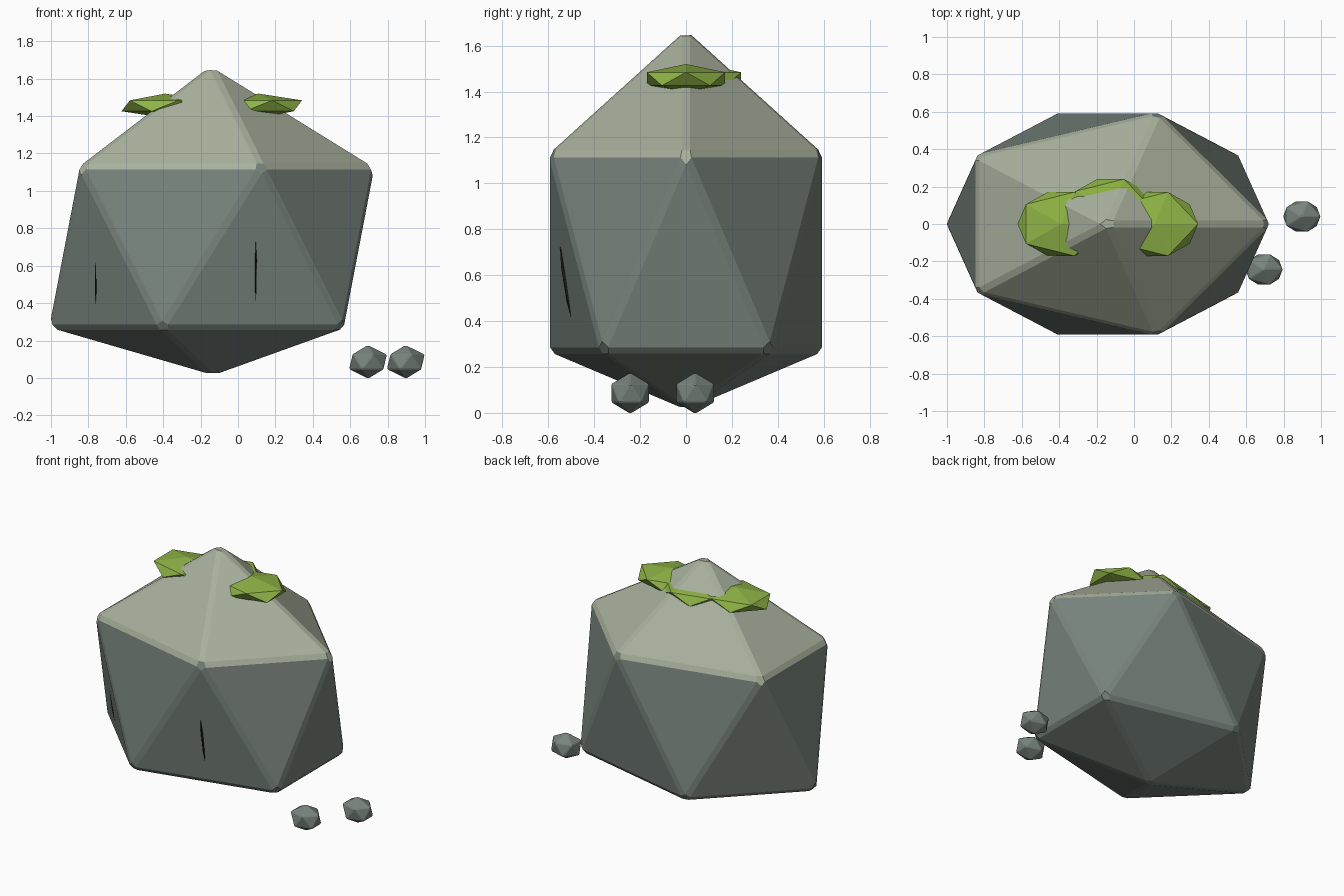
import bpy, bmesh
from mathutils import Vector

if "Cube" in bpy.data.objects:
    bpy.data.objects.remove(bpy.data.objects["Cube"])


def material(name, rgb):
    m = bpy.data.materials.new(name)
    m.diffuse_color = (*rgb, 1)
    m.use_nodes = True
    m.node_tree.nodes["Principled BSDF"].inputs["Base Color"].default_value = m.diffuse_color
    return m


stone = material("stone", (0.19, 0.23, 0.205))
cap = material("pale_stone", (0.39, 0.43, 0.33))
moss = material("moss", (0.27, 0.45, 0.06))
dark = material("crack", (0.01, 0.01, 0.01))


def ico(name, center, scale, mats, bevel=0.0, reshape=None, cap_limit=None):
    """Flat-shaded stretched icosahedron, optionally bevelled and capped."""
    bm = bmesh.new()
    bmesh.ops.create_icosphere(bm, subdivisions=1, radius=1)
    for v in bm.verts:
        z = reshape(v.co.z) if reshape else v.co.z * scale[2]
        v.co = Vector((v.co.x * scale[0], v.co.y * scale[1], z)) + Vector(center)
    if bevel:
        bmesh.ops.bevel(bm, geom=bm.edges[:], offset=bevel, segments=1,
                        profile=0.5, affect='EDGES')
    bm.normal_update()
    if cap_limit is not None:
        for f in bm.faces:
            f.material_index = int(f.normal.z > cap_limit)
    me = bpy.data.meshes.new(name)
    bm.to_mesh(me)
    bm.free()
    for m in mats:
        me.materials.append(m)
    ob = bpy.data.objects.new(name, me)
    bpy.context.collection.objects.link(ob)
    return ob


# Boulder: squashed bottom point, pale upper faces
def boulder_height(z):
    if abs(z) > 0.9:
        return 1.672 if z > 0 else 0.012
    return 1.133 if z > 0 else 0.265


ico("boulder", (-0.14, 0, 0), (0.973, 0.702, 1), [stone, cap],
    bevel=0.02, reshape=boulder_height, cap_limit=0.4)

# Moss pads half sunk around the peak
for i, (x, y) in enumerate([(0.11, 0), (-0.39, 0), (-0.125, 0.07)]):
    ico(f"moss_pad_{i + 1}", (x, y, 1.455), (0.26, 0.2, 0.065), [moss])

# Thin cracks lying on the front faces
for i, (x, y, z, lean) in enumerate([(0.095, -0.522, 0.56, -0.16),
                                     (-0.76, -0.308, 0.55, -0.19)]):
    ob = ico(f"crack_{i + 1}", (0, 0, 0), (0.006, 0.012, 0.17), [dark])
    ob.location = (x, y, z)
    ob.rotation_euler.x = -lean

# Pebbles on the ground
for i, (x, y) in enumerate([(0.897, 0.04), (0.695, -0.243)]):
    ico(f"pebble_{i + 1}", (x, y, 0.086), (0.113, 0.097, 0.09), [stone], bevel=0.004)
